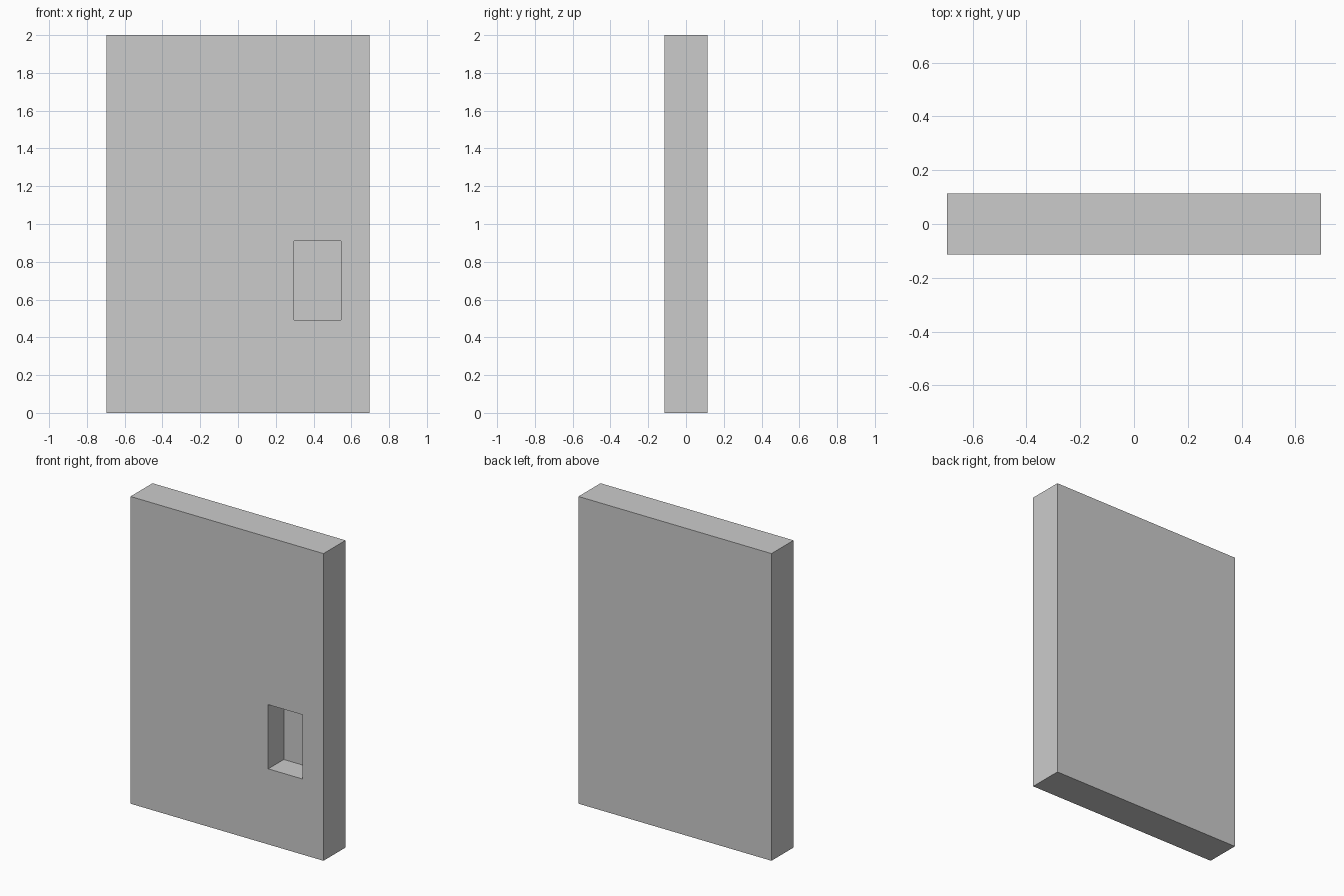
import bpy

if "Cube" in bpy.data.objects:
    bpy.data.objects.remove(bpy.data.objects["Cube"])


def box(name, lo, hi):
    """Axis-aligned box between two corners."""
    centre = [(a + b) / 2 for a, b in zip(lo, hi)]
    bpy.ops.mesh.primitive_cube_add(size=1, location=centre)
    obj = bpy.context.object
    obj.name = name
    obj.scale = [b - a for a, b in zip(lo, hi)]
    bpy.ops.object.transform_apply(location=True, rotation=False, scale=True)
    return obj


W, D, H = 0.695, 0.113, 2.0
POCKET_DEPTH = 0.16

# Upright slab
slab = box("wall_panel", (-W, -D, 0), (W, D, H))

# Blind rectangular recess in the front face
cutter = box("recess_cutter", (0.297, -D - 0.1, 0.492), (0.545, -D + POCKET_DEPTH, 0.91))
cutter.hide_render = True

cut = slab.modifiers.new("recess", 'BOOLEAN')
cut.operation = 'DIFFERENCE'
cut.solver = 'EXACT'
cut.object = cutter

bpy.context.view_layer.objects.active = slab
bpy.ops.object.modifier_apply(modifier=cut.name)
bpy.data.objects.remove(cutter, do_unlink=True)
